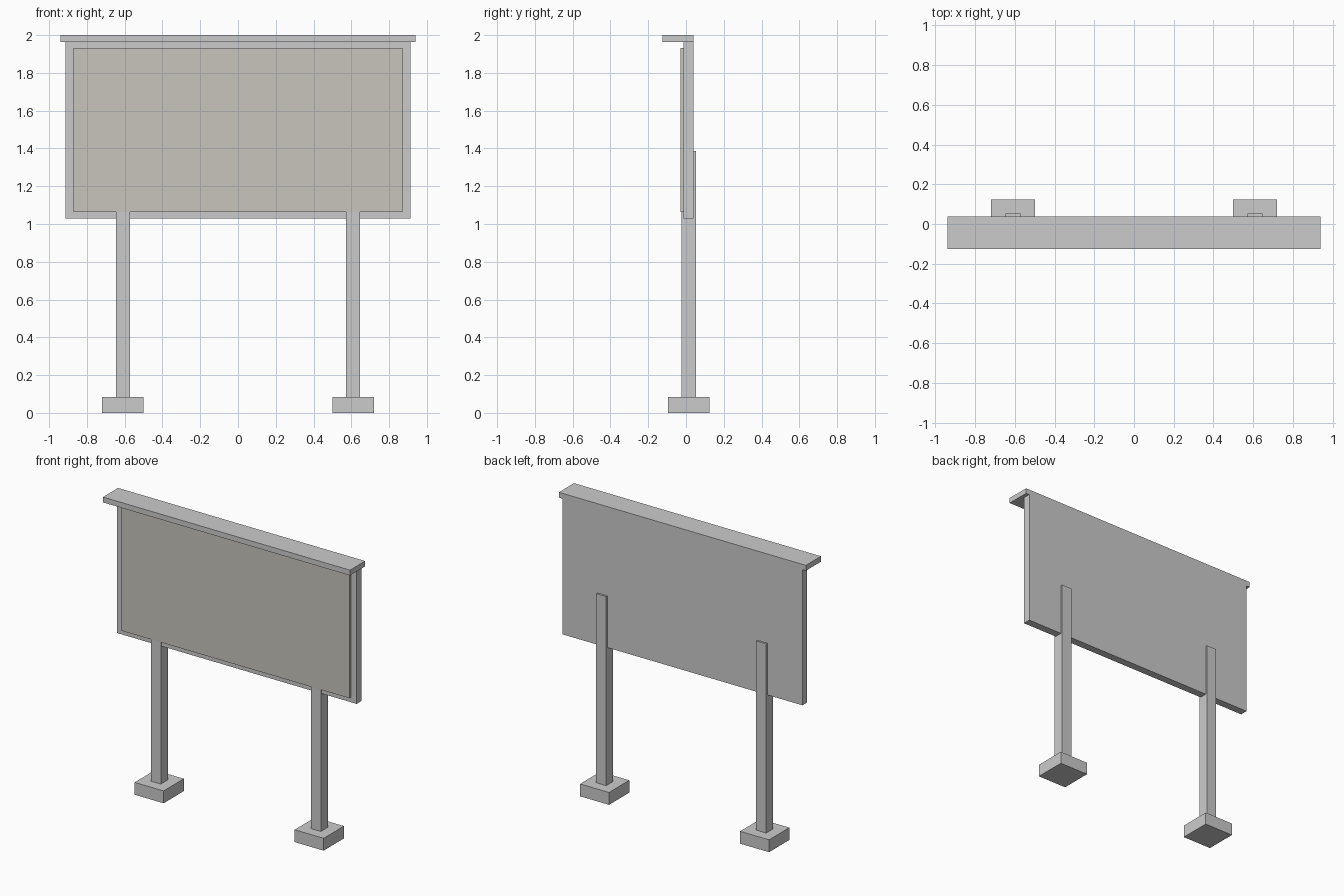
import bpy

if "Cube" in bpy.data.objects:
    bpy.data.objects.remove(bpy.data.objects["Cube"])


def box(name, x, y, z, mat=None):
    """Box from (min, max) ranges on each axis."""
    bpy.ops.mesh.primitive_cube_add(size=1)
    ob = bpy.context.object
    ob.name = name
    ob.location = [(r[0] + r[1]) / 2 for r in (x, y, z)]
    ob.scale = [r[1] - r[0] for r in (x, y, z)]
    bpy.ops.object.transform_apply(location=True, rotation=False, scale=True)
    if mat:
        ob.data.materials.append(mat)
    return ob


def colour(name, rgb):
    mat = bpy.data.materials.new(name)
    mat.diffuse_color = (*rgb, 1)
    mat.use_nodes = True
    mat.node_tree.nodes["Principled BSDF"].inputs["Base Color"].default_value = mat.diffuse_color
    return mat


warm_grey = colour("warm_grey", (0.58, 0.56, 0.51))

# Board: backing frame, raised display panel, overhanging cap
box("backing_frame", (-0.913, 0.913), (-0.014, 0.039), (1.03, 1.965))
box("display_panel", (-0.87, 0.87), (-0.03, -0.014), (1.064, 1.933), warm_grey)
box("top_cap", (-0.94, 0.94), (-0.125, 0.039), (1.963, 2.0))

# Posts standing on square footings
for side, s in (("left", -1), ("right", 1)):
    cx, cy = s * 0.609, 0.014
    box(f"{side}_post", (cx - 0.038, cx + 0.038), (cy - 0.038, cy + 0.038), (0.04, 1.386))
    box(f"{side}_footing", (cx - 0.11, cx + 0.11), (cy - 0.11, cy + 0.11), (0, 0.085))
